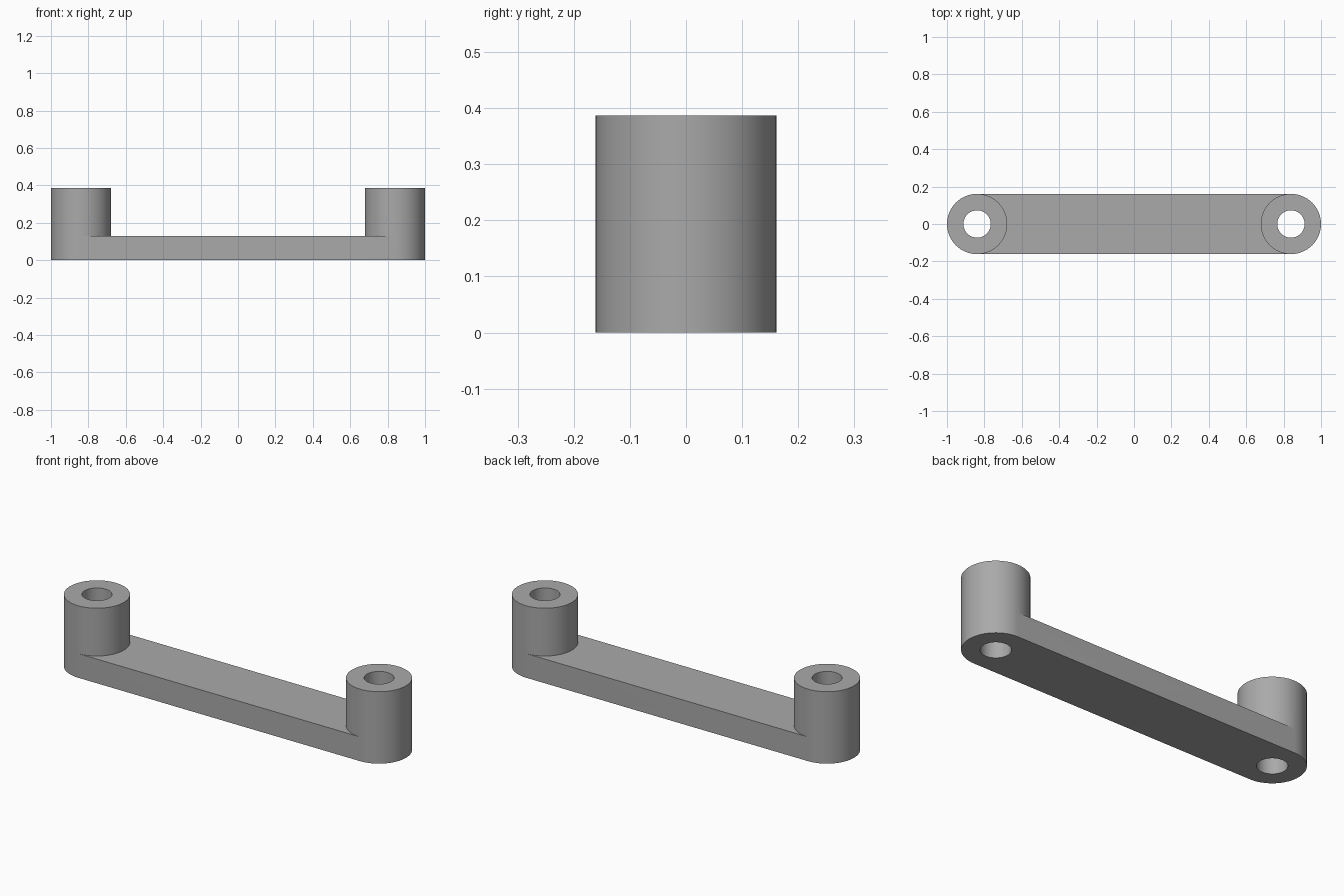
import bpy, bmesh, math

cube = bpy.data.objects.get("Cube")
if cube:
    bpy.data.objects.remove(cube, do_unlink=True)

RADIUS, HOLE = 0.161, 0.073
CENTRE = 1 - RADIUS
BAR_TOP, HEIGHT = 0.13, 0.387
SEGMENTS = 64
HALF = SEGMENTS // 2

bm = bmesh.new()


def ring(side, radius, z):
    """Circle of vertices starting at +y and running over the inward half first."""
    verts = []
    for i in range(SEGMENTS):
        a = math.pi / 2 + math.tau * i / SEGMENTS
        verts.append(bm.verts.new((side * (CENTRE + radius * math.cos(a)),
                                   radius * math.sin(a), z)))
    return verts


def bridge(a, b, start=0):
    """Quads between two rings, from the start segment onwards."""
    for i in range(start, SEGMENTS):
        j = (i + 1) % SEGMENTS
        bm.faces.new((a[i], a[j], b[j], b[i]))


# Bored bosses at both ends; their lower inward half is open to the bar
ends = []
for side in (1, -1):
    bottom = ring(side, RADIUS, 0)
    middle = ring(side, RADIUS, BAR_TOP)
    top = ring(side, RADIUS, HEIGHT)
    bore_bottom = ring(side, HOLE, 0)
    bore_top = ring(side, HOLE, HEIGHT)
    bridge(bottom, middle, HALF)
    bridge(middle, top)
    bridge(top, bore_top)
    bridge(bore_top, bore_bottom)
    bridge(bore_bottom, bottom)
    ends.append((bottom, middle))

# Flat bar: strips joining the facing arcs of the two bosses
(r_low, r_high), (l_low, l_high) = ends
for right, left in ((r_low, l_low), (r_high, l_high)):
    for i in range(HALF):
        bm.faces.new((right[i], right[i + 1], left[i + 1], left[i]))
for i in (0, HALF):
    bm.faces.new((r_low[i], r_high[i], l_high[i], l_low[i]))

bmesh.ops.recalc_face_normals(bm, faces=bm.faces[:])
mesh = bpy.data.meshes.new("link_bar")
bm.to_mesh(mesh)
bm.free()

# Plain grey finish
grey = bpy.data.materials.new("plain_grey")
grey.use_nodes = True
colour = (0.4, 0.4, 0.4, 1)
grey.diffuse_color = colour
grey.node_tree.nodes["Principled BSDF"].inputs["Base Color"].default_value = colour
mesh.materials.append(grey)

link = bpy.data.objects.new("link_bar", mesh)
bpy.context.collection.objects.link(link)
bpy.context.view_layer.objects.active = link
link.select_set(True)
bpy.ops.object.shade_smooth_by_angle(angle=math.radians(30))
